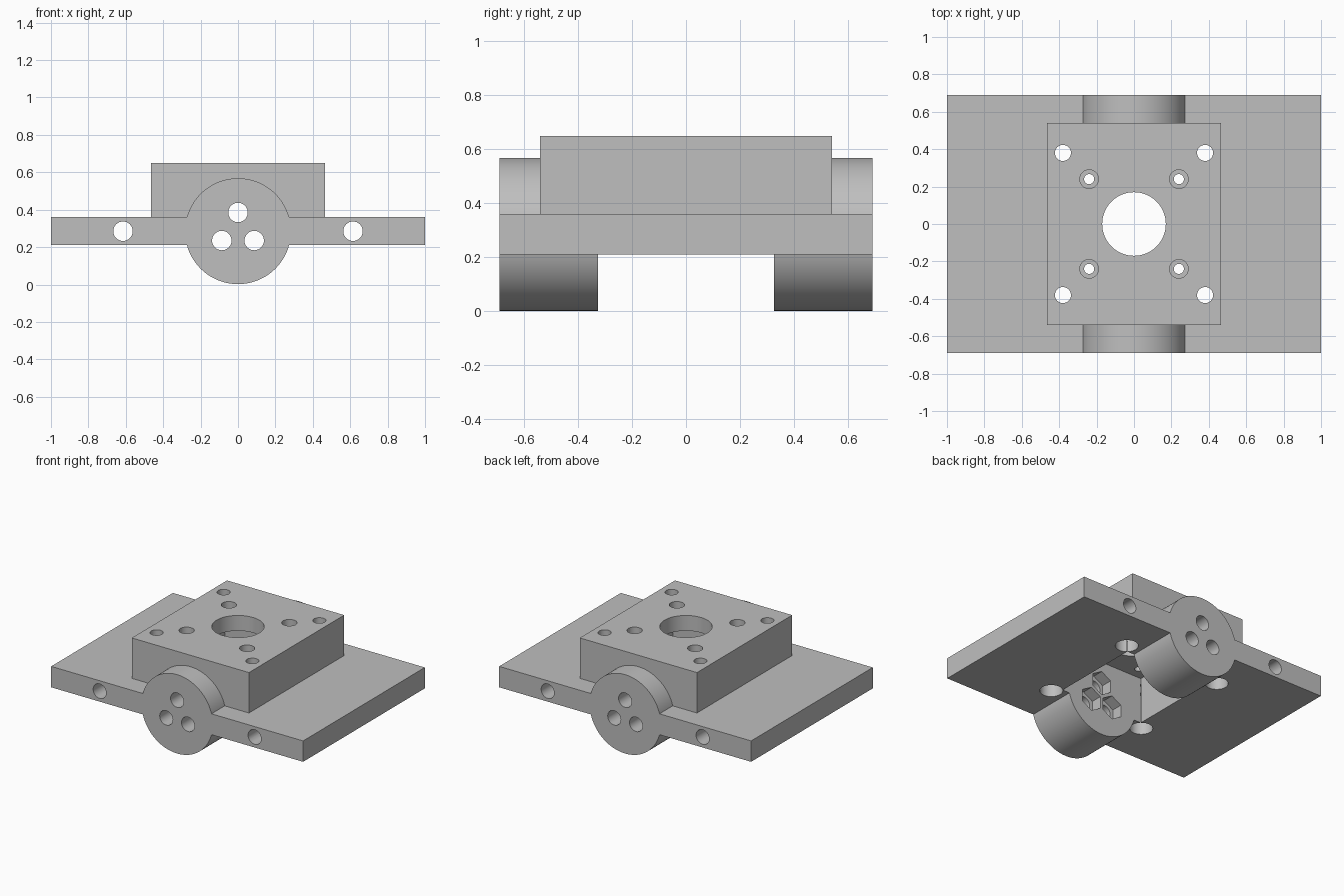
import bpy
from math import radians, sin, cos

default = bpy.data.objects.get("Cube")
if default:
    bpy.data.objects.remove(default, do_unlink=True)

grey = bpy.data.materials.new("plain_grey")
grey.use_nodes = True
tint = (0.52, 0.52, 0.52, 1)
grey.diffuse_color = tint
grey.node_tree.nodes["Principled BSDF"].inputs["Base Color"].default_value = tint


def box(name, hx, hy, z0, z1):
    bpy.ops.mesh.primitive_cube_add(size=2, location=(0, 0, (z0 + z1) / 2))
    ob = bpy.context.object
    ob.name = name
    ob.scale = (hx, hy, (z1 - z0) / 2)
    bpy.ops.object.transform_apply(location=True, rotation=True, scale=True)
    ob.data.materials.append(grey)
    return ob


def rod(name, r, center, length, axis="Z", sides=64, spin=0):
    bpy.ops.mesh.primitive_cylinder_add(vertices=sides, radius=r, depth=length)
    ob = bpy.context.object
    ob.name = name
    ob.rotation_euler = (0, 0, spin)
    bpy.ops.object.transform_apply(location=True, rotation=True, scale=True)
    ob.rotation_euler = (radians(90) if axis == "Y" else 0, 0, 0)
    ob.location = center
    bpy.ops.object.transform_apply(location=True, rotation=True, scale=True)
    ob.data.materials.append(grey)
    return ob


def combine(target, tool, operation):
    mod = target.modifiers.new(operation.lower(), "BOOLEAN")
    mod.operation = operation
    mod.solver = "EXACT"
    mod.object = tool
    bpy.context.view_layer.objects.active = target
    bpy.ops.object.modifier_apply(modifier=mod.name)
    bpy.data.objects.remove(tool, do_unlink=True)


PLATE_LOW, PLATE_HIGH, TOP, CEILING = 0.21, 0.36, 0.65, 0.54
AXIS_Z, BOSS_R = 0.285, 0.283
END, INNER = 0.69, 0.325

# Base plate with the raised block and two round bosses
body = box("mounting_bracket", 1, END, PLATE_LOW, PLATE_HIGH)
combine(body, box("raised_block", 0.465, 0.54, 0.25, TOP), "UNION")
for side in (-1, 1):
    boss = rod("round_boss", BOSS_R, (0, side * (END + INNER) / 2, AXIS_Z),
               END - INNER, "Y", 128)
    combine(body, boss, "UNION")

# Pocket under the block and the large centre opening
cutters = [box("pocket", 0.33, INNER, -0.1, CEILING),
           rod("centre_opening", 0.17, (0, 0, 0.6), 0.4)]

# Corner screw holes widened from below, and counterbored holes in the lid
for sx in (-1, 1):
    for sy in (-1, 1):
        x, y = sx * 0.38, sy * 0.38
        cutters.append(rod("corner_hole", 0.043, (x, y, 0.5), 1, sides=32))
        cutters.append(rod("corner_recess", 0.075, (x, y, 0.25), 0.5, sides=32))
        x, y = sx * 0.24, sy * 0.24
        cutters.append(rod("lid_hole", 0.027, (x, y, 0.6), 0.4, sides=32))
        cutters.append(rod("lid_recess", 0.05, (x, y, 0.69), 0.2, sides=32))
    # Long holes through the plate
    cutters.append(rod("plate_hole", 0.052, (sx * 0.615, 0, AXIS_Z), 2, "Y", 32))

# Three holes through both bosses, with hexagonal nut recesses inside
for k in range(3):
    a = radians(90 + 120 * k)
    x, z = 0.1 * cos(a), AXIS_Z + 0.1 * sin(a)
    cutters.append(rod("boss_hole", 0.052, (x, 0, z), 2, "Y", 32))
    cutters.append(rod("nut_recess", 0.086, (x, 0, z), 2 * (INNER + 0.08), "Y", 6))

for tool in cutters:
    combine(body, tool, "DIFFERENCE")

bpy.ops.object.select_all(action="DESELECT")
body.select_set(True)
bpy.context.view_layer.objects.active = body
bpy.ops.object.shade_smooth_by_angle(angle=radians(30))
